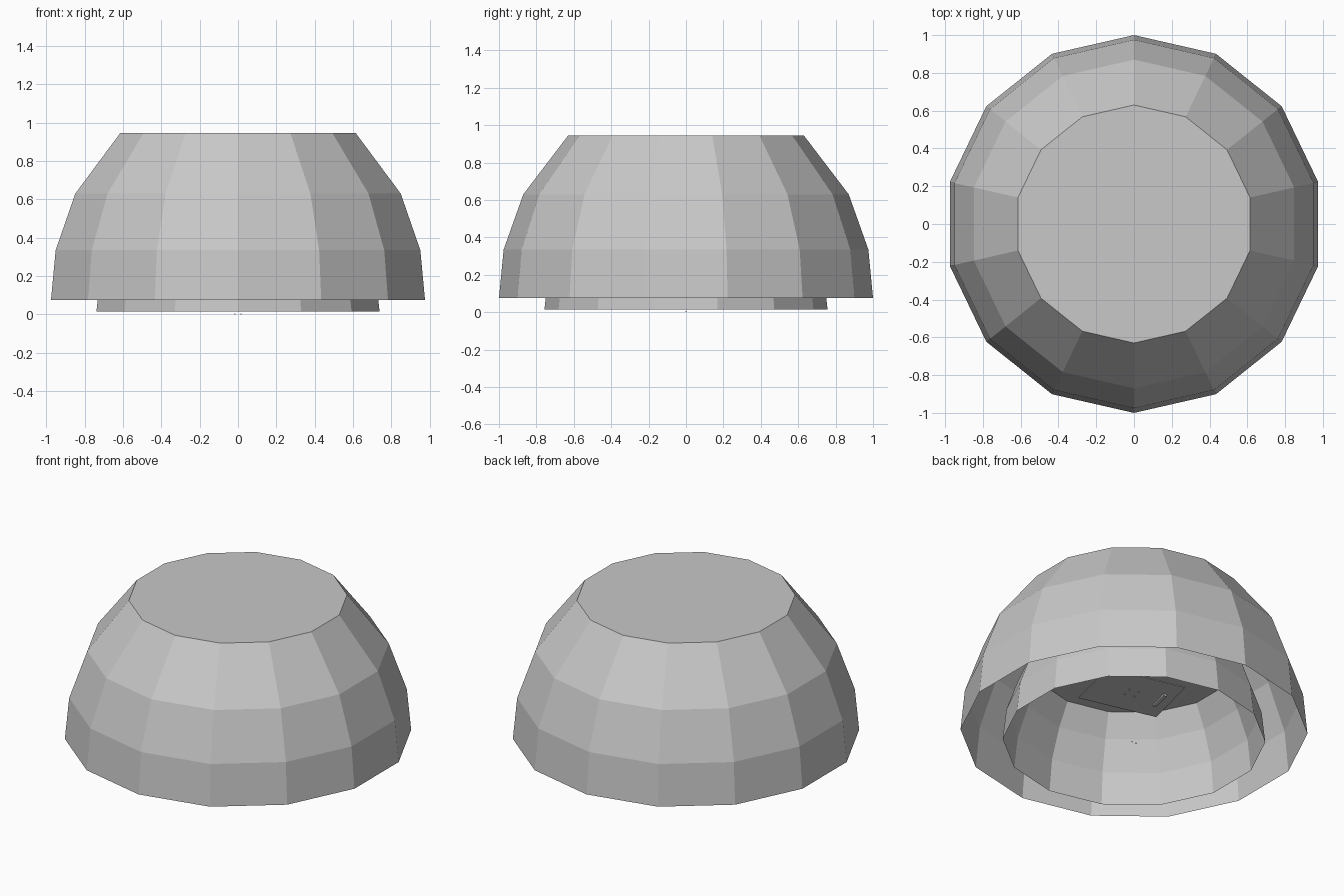
import bpy
import bmesh
import math
from mathutils import Matrix

cube = bpy.data.objects.get("Cube")
if cube:
    bpy.data.objects.remove(cube, do_unlink=True)

SIDES = 14

grey = bpy.data.materials.new("plain_grey")
grey.use_nodes = True
COLOUR = (0.58, 0.58, 0.58, 1)
grey.diffuse_color = COLOUR
grey.node_tree.nodes["Principled BSDF"].inputs["Base Color"].default_value = COLOUR


def finish(name, bm):
    mesh = bpy.data.meshes.new(name)
    bm.to_mesh(mesh)
    bm.free()
    mesh.materials.append(grey)
    obj = bpy.data.objects.new(name, mesh)
    bpy.context.collection.objects.link(obj)
    return obj


def dome(name, profile):
    """Faceted dome, open below and capped above, from (radius, height) pairs."""
    bm = bmesh.new()
    rings = []
    for r, z in profile:
        angles = [math.pi / 2 + math.tau * i / SIDES for i in range(SIDES)]
        rings.append([bm.verts.new((r * math.cos(a), r * math.sin(a), z)) for a in angles])
    for low, high in zip(rings, rings[1:]):
        for i in range(SIDES):
            j = (i + 1) % SIDES
            bm.faces.new((low[i], low[j], high[j], high[i]))
    bm.faces.new(rings[-1])
    return finish(name, bm)


def box(name, centre, size, parent_matrix=Matrix()):
    bm = bmesh.new()
    bmesh.ops.create_cube(bm, size=1)
    bm.transform(parent_matrix @ Matrix.Translation(centre) @ Matrix.Diagonal((*size, 1)))
    return finish(name, bm)


# Outer cover and the smaller liner that peeks out below it
dome("outer_shell", [(1.0, 0.075), (0.975, 0.335), (0.87, 0.63), (0.63, 0.945)])
dome("inner_shell", [(0.757, 0.015), (0.735, 0.215), (0.67, 0.4), (0.595, 0.54)])

# Slightly turned board hanging inside, with its connector and pins
board = Matrix.Translation((0.05, 0.04, 0.3)) @ Matrix.Rotation(math.radians(-14), 4, "Z")
box("board", (0, 0, 0), (0.5, 0.38, 0.006), board)
box("connector", (-0.18, 0, -0.008), (0.02, 0.14, 0.012), board)
for i, (x, y) in enumerate([(-1, -1), (-1, 1), (1, -1), (1, 1)]):
    box(f"pin_{i + 1}", (x * 0.03, y * 0.03, -0.005), (0.006, 0.006, 0.006), board)

# Tiny centre contacts at ground level
for side in (-1, 1):
    box("contact_left" if side > 0 else "contact_right",
        (side * 0.015, 0, 0.003), (0.006, 0.006, 0.006))
